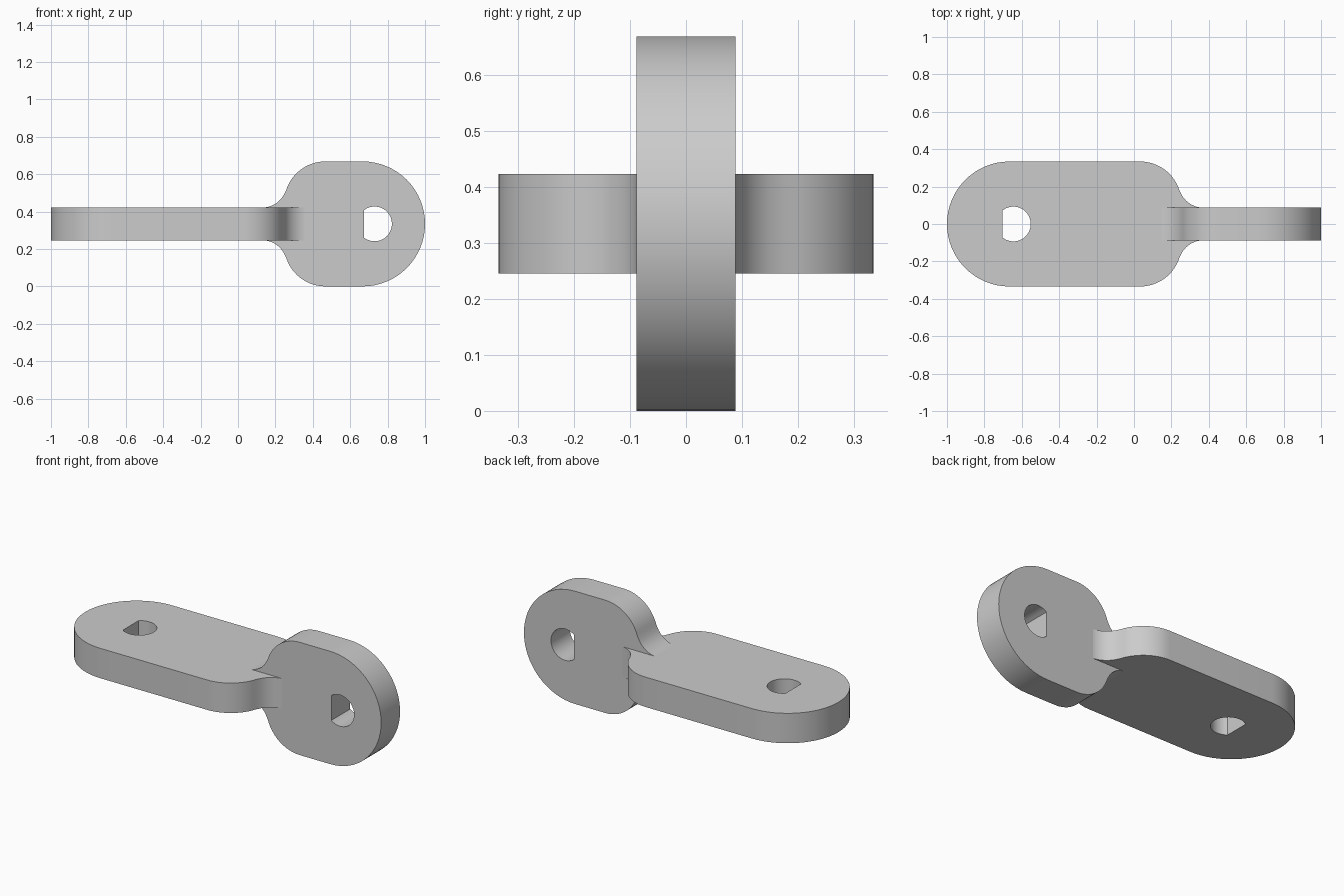
import bpy, bmesh
from math import pi, sin, cos, atan2
from mathutils import Matrix

cube = bpy.data.objects.get("Cube")
if cube:
    bpy.data.objects.remove(cube, do_unlink=True)

GREY = (0.6, 0.6, 0.6)
R = 0.334          # plate half width and end radius
HALF = 0.0885      # half thickness
SHOULDER = 0.22    # convex shoulder radius
FILLET = 0.131     # concave neck radius
HOLE = 0.093

mat = bpy.data.materials.new("plain grey")
mat.use_nodes = True
mat.diffuse_color = (*GREY, 1)
mat.node_tree.nodes["Principled BSDF"].inputs["Base Color"].default_value = (*GREY, 1)


def arc(cx, cy, r, a0, a1, n):
    return [(cx + r * cos(a0 + (a1 - a0) * i / n),
             cy + r * sin(a0 + (a1 - a0) * i / n)) for i in range(n + 1)]


def prism(name, outline, half, upright):
    """Extrude a flat outline; walls are smooth, caps and flats are not."""
    bm = bmesh.new()
    face = bm.faces.new([bm.verts.new((x, y, -half)) for x, y in outline])
    ext = bmesh.ops.extrude_face_region(bm, geom=[face])
    moved = [v for v in ext["geom"] if isinstance(v, bmesh.types.BMVert)]
    bmesh.ops.translate(bm, verts=moved, vec=(0, 0, 2 * half))
    bmesh.ops.recalc_face_normals(bm, faces=bm.faces)
    for f in bm.faces:
        f.smooth = abs(f.normal.z) < 0.5 and abs(f.normal.x) < 0.9999
    turn = Matrix.Rotation(pi / 2 if upright else 0, 4, "X")
    bm.transform(Matrix.Translation((0, 0, R)) @ turn)
    mesh = bpy.data.meshes.new(name)
    bm.to_mesh(mesh)
    bm.free()
    mesh.materials.append(mat)
    obj = bpy.data.objects.new(name, mesh)
    bpy.context.collection.objects.link(obj)
    return obj


def combine(target, other, operation):
    """Apply a boolean and discard the second shape."""
    mod = target.modifiers.new("combine", "BOOLEAN")
    mod.operation = operation
    mod.solver = "EXACT"
    mod.object = other
    bpy.context.view_layer.objects.active = target
    bpy.ops.object.modifier_apply(modifier=mod.name)
    bpy.data.objects.remove(other, do_unlink=True)


def plate(name, side, end, shoulder, neck, hole, upright):
    """Round-ended plate narrowing to a neck, with a D-shaped hole."""
    fillet_y = HALF - 0.001 + FILLET
    tilt = atan2(fillet_y - (R - SHOULDER), abs(neck - shoulder))
    # Half outline, round end pointing to -x, measured in flipped x when needed
    half = arc(side * end, 0, R, pi, pi / 2, 16)
    half += arc(side * shoulder, R - SHOULDER, SHOULDER, pi / 2, tilt, 12)
    half += arc(side * neck, fillet_y, FILLET, pi + tilt, 1.5 * pi, 10)[1:]
    outline = half + [(x, -y) for x, y in reversed(half[1:])]
    body = prism(name, [(side * x, y) for x, y in outline], HALF, upright)
    # The flat of each hole faces the same way
    cut = prism("hole_cutter", arc(hole, 0, HOLE, -2.23, 2.23, 24), 0.2, upright)
    cut.hide_render = True
    combine(body, cut, "DIFFERENCE")
    return body


flat_plate = plate("link_body", 1, -0.666, 0.033, 0.37, -0.645, False)
upright_plate = plate("upright_plate", -1, 0.666, 0.467, 0.13, 0.73, True)

# Join the crossed necks into one solid link
combine(flat_plate, upright_plate, "UNION")
